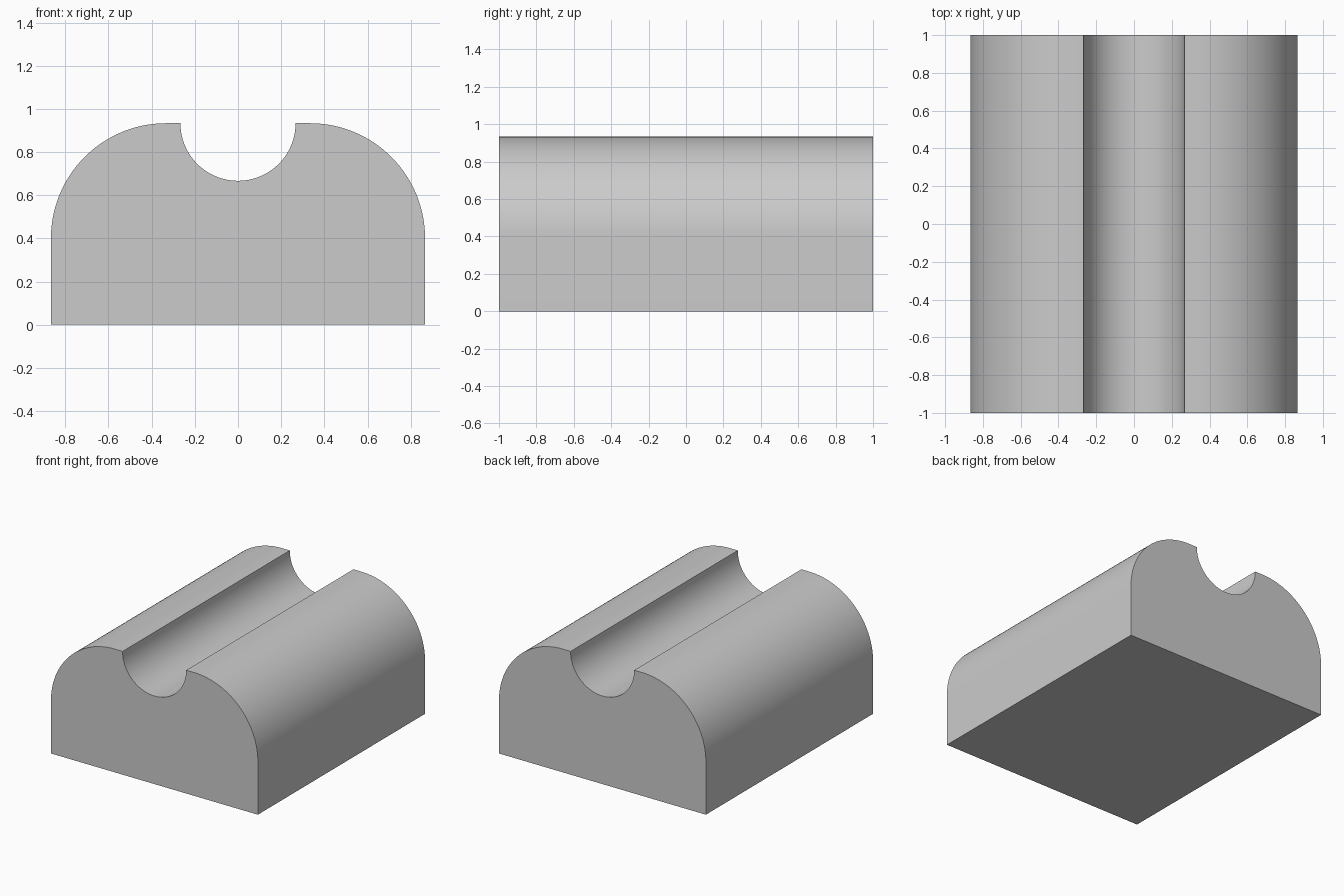
import bpy, bmesh
from math import sin, cos, pi, radians

cube = bpy.data.objects.get("Cube")
if cube:
    bpy.data.objects.remove(cube, do_unlink=True)

U = 1 / 15                      # design unit
HALF_W, HEIGHT, HALF_L = 13 * U, 14 * U, 1.0
SHOULDER_R, GROOVE_R = 8 * U, 4 * U
SEGMENTS = 32


def arc(cx, cz, r, start, end, n):
    angles = [start + (end - start) * i / n for i in range(n + 1)]
    return [(cx + r * cos(a), cz + r * sin(a)) for a in angles]


# Cross-section: base, rounded shoulders and the half-round groove
shoulder = arc(HALF_W - SHOULDER_R, HEIGHT - SHOULDER_R, SHOULDER_R, 0, pi / 2, SEGMENTS)
right_half = [(HALF_W, 0)] + shoulder
groove = arc(0, HEIGHT, GROOVE_R, 0, -pi, 2 * SEGMENTS)
profile = right_half + groove + [(-x, z) for x, z in reversed(right_half)]

# Extrude the section along the length
bm = bmesh.new()
face = bm.faces.new([bm.verts.new((x, -HALF_L, z)) for x, z in profile])
result = bmesh.ops.extrude_face_region(bm, geom=[face], use_keep_orig=True)
verts = [v for v in result["geom"] if isinstance(v, bmesh.types.BMVert)]
bmesh.ops.translate(bm, verts=verts, vec=(0, 2 * HALF_L, 0))
bmesh.ops.recalc_face_normals(bm, faces=bm.faces)
mesh = bpy.data.meshes.new("grooved_block")
bm.to_mesh(mesh)
bm.free()

block = bpy.data.objects.new("grooved_block", mesh)
bpy.context.collection.objects.link(block)

# Plain grey finish
grey = bpy.data.materials.new("light_grey")
grey.use_nodes = True
colour = (0.6, 0.6, 0.6, 1)
grey.diffuse_color = colour
grey.node_tree.nodes["Principled BSDF"].inputs["Base Color"].default_value = colour
mesh.materials.append(grey)

# Smooth curves with crisp edges
bpy.ops.object.select_all(action="DESELECT")
block.select_set(True)
bpy.context.view_layer.objects.active = block
bpy.ops.object.shade_smooth_by_angle(angle=radians(30))
